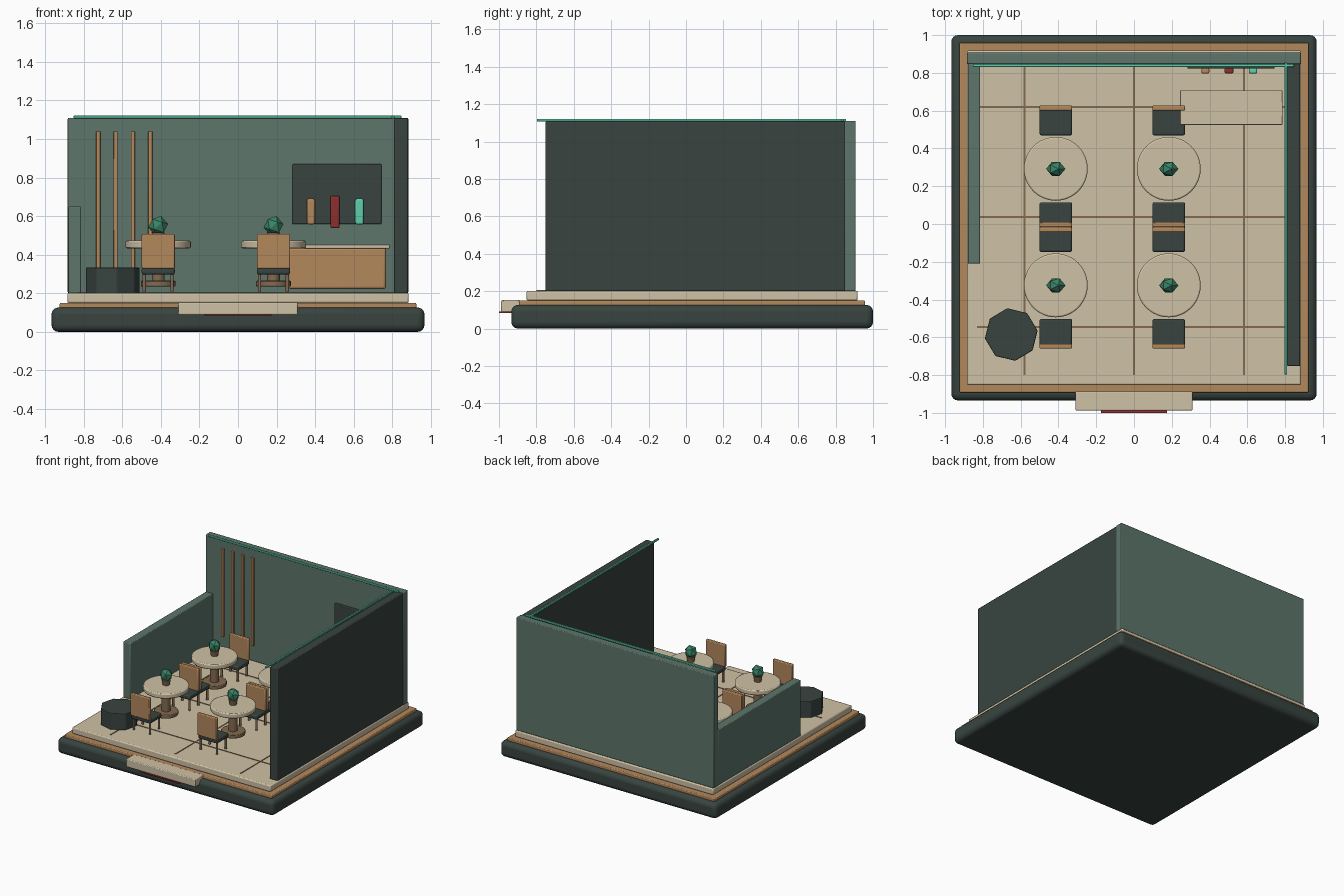
import bpy, bmesh, math
from mathutils import Matrix

cube = bpy.data.objects.get("Cube")
if cube:
    bpy.data.objects.remove(cube, do_unlink=True)


def material(name, hex_code):
    def linear(c):
        return c / 12.92 if c <= 0.04045 else ((c + 0.055) / 1.055) ** 2.4
    rgb = [linear(int(hex_code[i:i + 2], 16) / 255) for i in range(0, len(hex_code), 2)]
    m = bpy.data.materials.new(name)
    m.use_nodes = True
    m.diffuse_color = (*rgb, 1)
    bsdf = next(n for n in m.node_tree.nodes if n.type == 'BSDF_PRINCIPLED')
    bsdf.inputs["Base Color"].default_value = (*rgb, 1)
    return m


DARK = material("dark slate green", "38443f")
GREEN = material("wall green", "5d766b")
WOOD = material("warm wood", "b4885c")
BEIGE = material("cream stone", "cfc1a5")
BROWN = material("dark wood", "836a50")
RED = material("deep red", "8f2f2f")
MINT = material("mint glow", "5fceac")
LEAF = material("leaf green", "3a8468")


def finish(name, bm, mat, bevel=0.0, segments=2, smooth=True):
    mesh = bpy.data.meshes.new(name)
    bm.to_mesh(mesh)
    bm.free()
    mesh.materials.append(mat)
    ob = bpy.data.objects.new(name, mesh)
    bpy.context.collection.objects.link(ob)
    if bevel:
        mod = ob.modifiers.new("soft_edges", 'BEVEL')
        mod.width, mod.segments, mod.limit_method = bevel, segments, 'ANGLE'
    if smooth:
        bpy.ops.object.select_all(action='DESELECT')
        ob.select_set(True)
        bpy.context.view_layer.objects.active = ob
        bpy.ops.object.shade_smooth_by_angle(angle=math.radians(40))
    return ob


def box(name, xs, ys, zs, mat, bevel=0.006, segments=2):
    """Box from its x, y and z ranges."""
    bm = bmesh.new()
    bmesh.ops.create_cube(bm, size=1)
    ranges = (xs, ys, zs)
    bmesh.ops.scale(bm, vec=[b - a for a, b in ranges], verts=bm.verts)
    bmesh.ops.translate(bm, vec=[(a + b) / 2 for a, b in ranges], verts=bm.verts)
    return finish(name, bm, mat, bevel, segments)


def cylinder(name, x, y, zs, r1, mat, r2=None, sides=32, bevel=0.0, turn=0.0, smooth=True):
    bm = bmesh.new()
    place = Matrix.Translation((x, y, sum(zs) / 2)) @ Matrix.Rotation(turn, 4, 'Z')
    bmesh.ops.create_cone(bm, cap_ends=True, segments=sides, radius1=r1,
                          radius2=r1 if r2 is None else r2, depth=zs[1] - zs[0], matrix=place)
    return finish(name, bm, mat, bevel, 2, smooth)


# Stepped plinth and floor
CY = 0.033
for name, half, zs, mat, bev, seg in (
        ("base_plinth", 0.967, (0, 0.126), DARK, 0.035, 4),
        ("wood_border", 0.925, (0.12, 0.15), WOOD, 0.006, 2),
        ("floor_slab", 0.885, (0.15, 0.202), BEIGE, 0.008, 2)):
    box(name, (-half, half), (CY - half, CY + half), zs, mat, bev, seg)

# Floor seams
for i, x in enumerate((-0.58, 0, 0.583)):
    box(f"floor_seam_long_{i}", (x - 0.005, x + 0.005), (-0.8, 0.847), (0.2, 0.205), BROWN, 0)
for i, y in enumerate((-0.546, 0.037, 0.62)):
    box(f"floor_seam_cross_{i}", (-0.83, 0.82), (y - 0.005, y + 0.005), (0.2, 0.205), BROWN, 0)

# Entrance step with red strip
box("entrance_step", (-0.31, 0.31), (-0.988, -0.885), (0.088, 0.152), BEIGE)
box("entrance_strip", (-0.175, 0.175), (-1.0, -0.93), (0.084, 0.092), RED, 0)

# Walls and glowing top trims
box("back_wall", (-0.883, 0.883), (0.847, 0.907), (0.2, 1.11), GREEN)
box("left_wall", (0.81, 0.88), (-0.752, 0.85), (0.2, 1.107), DARK)
box("right_low_wall", (-0.88, -0.814), (-0.21, 0.85), (0.2, 0.65), GREEN)
box("back_glow_trim", (-0.853, 0.847), (0.831, 0.846), (1.107, 1.121), MINT, 0.003)
box("side_glow_trim", (0.797, 0.811), (-0.797, 0.856), (1.107, 1.121), MINT, 0.003)

# Wall slats
for i in range(4):
    x = -0.725 + 0.09 * i
    box(f"wall_slat_{i}", (x - 0.011, x + 0.011), (0.83, 0.85), (0.33, 1.04), WOOD, 0.003)

# Display board with three bottles
box("display_board", (0.282, 0.744), (0.823, 0.85), (0.558, 0.87), DARK, 0.005)
for name, x, w, zs, mat in (("wood_bottle", 0.378, 0.021, (0.557, 0.69), WOOD),
                            ("red_bottle", 0.503, 0.024, (0.537, 0.705), RED),
                            ("mint_bottle", 0.63, 0.022, (0.557, 0.69), MINT)):
    box(name, (x - w, x + w), (0.796, 0.826), zs, mat, 0.01, 3)

# Counter
box("counter_body", (0.263, 0.767), (0.54, 0.695), (0.222, 0.435), WOOD, 0.012, 3)
box("counter_top", (0.243, 0.787), (0.525, 0.708), (0.432, 0.453), BEIGE, 0.004)

# Eight-sided planter
cylinder("planter", -0.65, -0.585, (0.2, 0.333), 0.141, DARK, sides=8,
         bevel=0.005, turn=0.15, smooth=False)


def plant(name, x, y):
    bm = bmesh.new()
    place = (Matrix.Translation((x, y, 0.55)) @ Matrix.Diagonal((0.052, 0.043, 0.053, 1))
             @ Matrix.Rotation(0.3, 4, 'Y'))
    bmesh.ops.create_icosphere(bm, subdivisions=1, radius=1, matrix=place)
    finish(name, bm, LEAF, smooth=False)


def table(tag, x, y):
    cylinder(f"table_foot_{tag}", x, y, (0.235, 0.265), 0.09, BROWN, bevel=0.005)
    cylinder(f"table_post_{tag}", x, y, (0.25, 0.44), 0.033, BROWN, sides=20)
    cylinder(f"table_top_{tag}", x, y, (0.433, 0.473), 0.169, BEIGE, sides=48, bevel=0.008)
    cylinder(f"plant_pot_{tag}", x, y, (0.47, 0.515), 0.026, BROWN, r2=0.034, sides=16)
    plant(f"table_plant_{tag}", x, y)


def chair(tag, x, y, side):
    """Chair beside the table at x, y; side is the sign of its y offset."""
    def span(a, b):
        return sorted((y + side * a, y + side * b))
    box(f"chair_seat_{tag}", (x - 0.086, x + 0.086), span(0.177, 0.325), (0.297, 0.333), DARK, 0.01, 3)
    box(f"chair_back_{tag}", (x - 0.086, x + 0.086), span(0.309, 0.335), (0.328, 0.507), WOOD)
    for i, dx in enumerate((-0.072, 0.072)):
        for j, dy in enumerate((0.195, 0.308)):
            cylinder(f"chair_leg_{tag}_{i}{j}", x + dx, y + side * dy, (0.208, 0.3),
                     0.009, BROWN, sides=10)


# Four tables, each with two facing chairs
for col, x in (("right", -0.414), ("left", 0.184)):
    for row, y in (("front", -0.325), ("back", 0.292)):
        table(f"{col}_{row}", x, y)
        for end, side in (("a", -1), ("b", 1)):
            chair(f"{col}_{row}_{end}", x, y, side)
